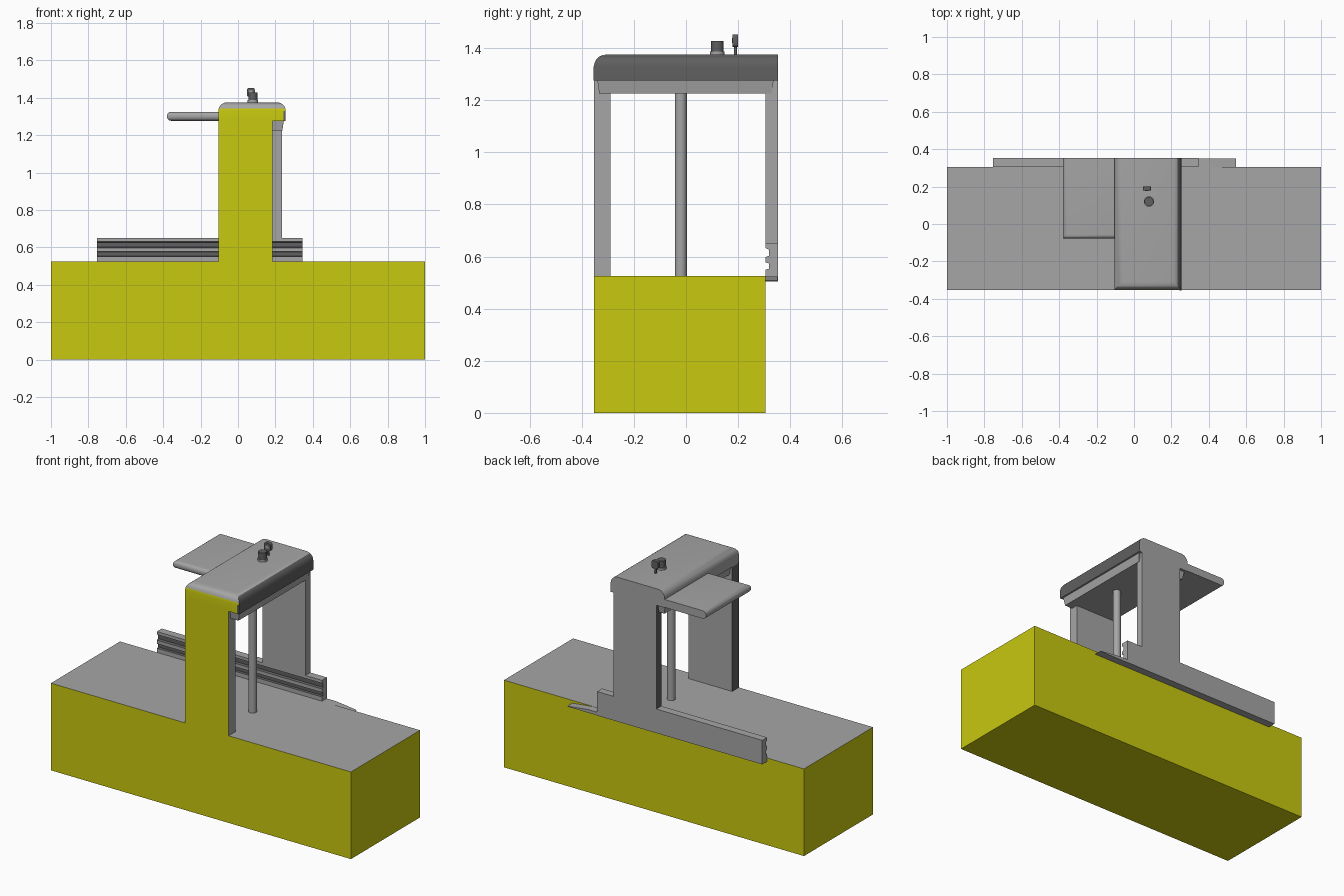
import bpy, bmesh
from math import radians
from mathutils import Vector

cube = bpy.data.objects.get("Cube")
if cube:
    bpy.data.objects.remove(cube, do_unlink=True)


def make_material(name, rgb):
    mat = bpy.data.materials.new(name)
    mat.use_nodes = True
    mat.diffuse_color = (*rgb, 1)
    mat.node_tree.nodes["Principled BSDF"].inputs["Base Color"].default_value = (*rgb, 1)
    return mat


MATS = [make_material("light_grey", (0.38, 0.38, 0.38)),
        make_material("yellow", (0.58, 0.58, 0.005)),
        make_material("dark_grey", (0.115, 0.115, 0.115))]
GREY, YELLOW, DARK = range(3)
BACK = 0.353
FRONT = -0.353


def finish(name, bm, rule, smooth=False):
    """Turn a bmesh into an object, colouring each face by a rule."""
    bmesh.ops.recalc_face_normals(bm, faces=bm.faces[:])
    bm.normal_update()
    for f in bm.faces:
        f.material_index = rule(f) if callable(rule) else rule
    mesh = bpy.data.meshes.new(name)
    bm.to_mesh(mesh)
    bm.free()
    for m in MATS:
        mesh.materials.append(m)
    ob = bpy.data.objects.new(name, mesh)
    bpy.context.collection.objects.link(ob)
    if smooth:
        bpy.ops.object.select_all(action="DESELECT")
        ob.select_set(True)
        bpy.context.view_layer.objects.active = ob
        bpy.ops.object.shade_smooth_by_angle(angle=radians(35))
    return ob


def box_mesh(x, y, z):
    bm = bmesh.new()
    bmesh.ops.create_cube(bm, size=1)
    for v in bm.verts:
        v.co = Vector(r[0] if c < 0 else r[1] for c, r in zip(v.co, (x, y, z)))
    return bm


def box(name, x, y, z, rule=GREY):
    return finish(name, box_mesh(x, y, z), rule)


def round_edges(bm, picks, radius):
    """Bevel every edge whose midpoint satisfies one of the tests."""
    edges = [e for e in bm.edges
             if any(p((e.verts[0].co + e.verts[1].co) / 2) for p in picks)]
    bmesh.ops.bevel(bm, geom=edges, offset=radius, segments=6, profile=0.5, affect="EDGES")


def cylinder(name, x, y, z, radius, rule, sides=24):
    bm = bmesh.new()
    bmesh.ops.create_cone(bm, cap_ends=True, segments=sides, radius1=radius,
                          radius2=radius, depth=z[1] - z[0])
    bmesh.ops.translate(bm, verts=bm.verts, vec=(x, y, sum(z) / 2))
    return finish(name, bm, rule, True)


def prism(name, points, place, span, rule):
    """Extrude a 2D profile between the two values of span."""
    bm = bmesh.new()
    face = bm.faces.new([bm.verts.new(place(p, span[0])) for p in points])
    new = bmesh.ops.extrude_face_region(bm, geom=[face])["geom"]
    shift = Vector(place((0, 0), span[1])) - Vector(place((0, 0), span[0]))
    bmesh.ops.translate(bm, verts=[g for g in new if isinstance(g, bmesh.types.BMVert)], vec=shift)
    return finish(name, bm, rule)


# Base block and the two upright walls
box("base", (-1, 1), (FRONT, 0.305), (0, 0.525),
    lambda f: GREY if f.normal.z > 0.5 else YELLOW)


def wall_colour(f):
    if f.normal.x < -0.5:
        return DARK
    return YELLOW if f.normal.y < -0.5 and f.calc_center_median().y < 0 else GREY


box("front_wall", (-0.105, 0.185), (FRONT, -0.29), (0.525, 1.29), wall_colour)
box("back_wall", (-0.05, 0.235), (0.305, BACK), (0.65, 1.29), wall_colour)
cylinder("pole", 0.112, -0.02, (0.525, 1.24), 0.023, GREY)

# Tapered ceiling panel below the roof
bm = box_mesh((-0.095, 0.245), (-0.34, 0.336), (1.225, 1.276))
for v in bm.verts:
    if v.co.z < 1.25:
        v.co.x += -0.008 if v.co.x > 0 else 0.008
        v.co.y += -0.007 if v.co.y > 0 else 0.007
finish("ceiling_panel", bm, GREY)

# Roof with three rounded top edges
bm = box_mesh((-0.105, 0.255), (FRONT, BACK), (1.275, 1.375))
top = 1.37
round_edges(bm, [lambda c: c.z > top and c.y < -0.3,
                 lambda c: c.z > top and c.x < -0.1,
                 lambda c: c.z > top and c.x > 0.25], 0.045)


def roof_colour(f):
    if f.normal.x > 0.5:
        return DARK
    return YELLOW if f.normal.y < -0.99 else GREY


finish("roof", bm, roof_colour, True)
box("roof_edge_strip", (0.243, 0.255), (FRONT - 0.002, FRONT), (1.275, 1.33), DARK)

# Side canopy with rounded outer and front edges
bm = box_mesh((-0.38, -0.1), (-0.078, BACK), (1.277, 1.325))
round_edges(bm, [lambda c: c.x < -0.37 and abs(c.z - 1.301) > 0.02,
                 lambda c: c.y < -0.07 and abs(c.z - 1.301) > 0.02], 0.022)
finish("canopy", bm, GREY, True)

# Grooved back rail and its end ramp
lip, deep = 0.306, 0.318
profile = [(BACK, 0.505), (BACK, 0.65), (lip, 0.65), (lip, 0.632), (deep, 0.627),
           (deep, 0.603), (lip, 0.598), (lip, 0.577), (deep, 0.574), (deep, 0.553),
           (lip, 0.55), (lip, 0.505)]


def rail_colour(f):
    c = f.calc_center_median()
    inside = lip + 0.001 < c.y < deep + 0.001
    return DARK if inside and abs(f.normal.x) < 0.5 and 0.53 < c.z < 0.64 else GREY


prism("back_rail", profile, lambda p, x: (x, p[0], p[1]), (-0.755, 0.345), rail_colour)
prism("rail_ramp", [(0.345, 0.505), (0.545, 0.505), (0.545, 0.508), (0.41, 0.524), (0.345, 0.524)],
      lambda p, y: (p[0], y, p[1]), (0.305, BACK - 0.002), GREY)

# Roof fittings: knob and tab on a stalk
cylinder("knob_foot", 0.08, 0.12, (1.37, 1.387), 0.028, GREY)
cylinder("knob", 0.08, 0.12, (1.385, 1.428), 0.024, DARK)
cylinder("tab_stalk", 0.069, 0.19, (1.37, 1.41), 0.006, DARK, 12)
bm = box_mesh((0.048, 0.09), (0.179, 0.2), (1.405, 1.452))
bmesh.ops.bevel(bm, geom=[e for e in bm.edges if abs((e.verts[0].co - e.verts[1].co).y) > 0.01],
                offset=0.01, segments=3, profile=0.5, affect="EDGES")
finish("tab", bm, DARK, True)
box("tab_face", (0.06, 0.078), (0.177, 0.18), (1.42, 1.438))
